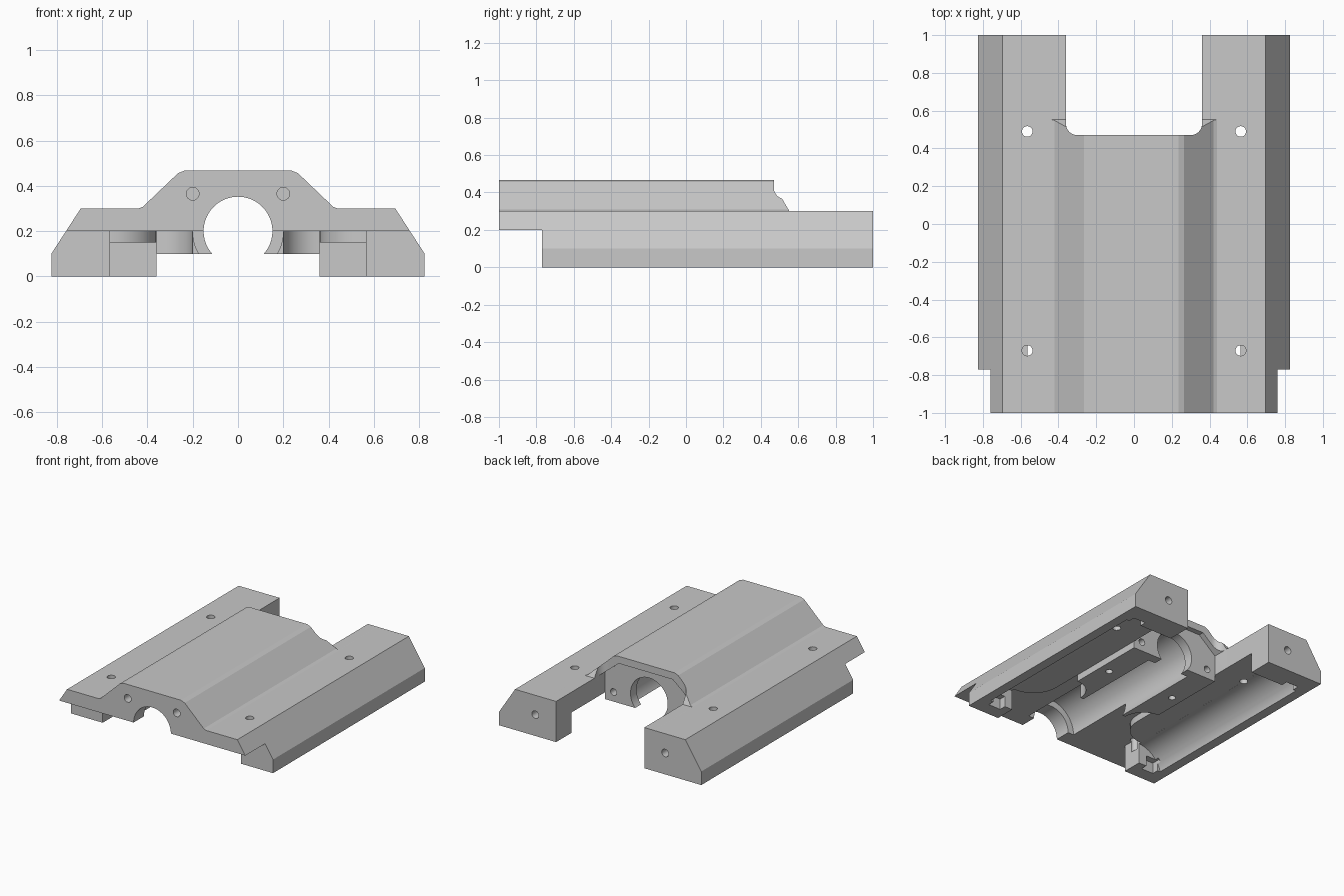
import bpy, bmesh, math
from mathutils import Vector

if "Cube" in bpy.data.objects:
    bpy.data.objects.remove(bpy.data.objects["Cube"], do_unlink=True)

grey = bpy.data.materials.new("plain grey")
grey.use_nodes = True
grey.diffuse_color = (0.58, 0.58, 0.58, 1)
grey.node_tree.nodes["Principled BSDF"].inputs["Base Color"].default_value = grey.diffuse_color

PLACE = {
    "x": lambda a, b, t: Vector((t, a, b)),
    "y": lambda a, b, t: Vector((a, t, b)),
    "z": lambda a, b, t: Vector((a, b, t)),
}


def prism(name, outline, axis, start, end):
    """Extrude a flat outline along an axis."""
    bm = bmesh.new()
    place = PLACE[axis]
    face = bm.faces.new([bm.verts.new(place(a, b, start)) for a, b in outline])
    made = bmesh.ops.extrude_face_region(bm, geom=[face])["geom"]
    moved = [v for v in made if isinstance(v, bmesh.types.BMVert)]
    bmesh.ops.translate(bm, verts=moved, vec=place(0, 0, end - start))
    bmesh.ops.recalc_face_normals(bm, faces=bm.faces[:])
    mesh = bpy.data.meshes.new(name)
    bm.to_mesh(mesh)
    bm.free()
    mesh.materials.append(grey)
    obj = bpy.data.objects.new(name, mesh)
    bpy.context.collection.objects.link(obj)
    return obj


def arc(cx, cy, r, a0, a1, steps):
    return [(cx + r * math.cos(math.radians(a0 + (a1 - a0) * i / steps)),
             cy + r * math.sin(math.radians(a0 + (a1 - a0) * i / steps)))
            for i in range(steps + 1)]


def circle(cx, cy, r, steps=32):
    return arc(cx, cy, r, 0, 360, steps)[:-1]


def rect(a0, a1, b0, b1):
    return [(a0, b0), (a1, b0), (a1, b1), (a0, b1)]


def flip(points):
    return [(-a, b) for a, b in points]


# Main body: one cross-section swept front to back
half = [(0.825, 0), (0.825, 0.1), (0.695, 0.3), (0.44, 0.3), (0.42, 0.308),
        (0.265, 0.456), (0.235, 0.468)]
body = prism("carriage_body", half + flip(half)[::-1], "y", -1, 1)


def cut(outline, axis, start, end):
    cutter = prism("cutter", outline, axis, start, end)
    cutter.hide_render = True
    mod = body.modifiers.new("cut", "BOOLEAN")
    mod.operation = "DIFFERENCE"
    mod.solver = "EXACT"
    mod.object = cutter
    bpy.context.view_layer.objects.active = body
    bpy.ops.object.modifier_apply(modifier=mod.name)
    bpy.data.objects.remove(cutter, do_unlink=True)


# Front overhang
cut(rect(-1, 1, -1.2, -0.77), "z", -0.2, 0.2)

# Roof end with a coved shoulder
cut([(0.471, 0.6), (0.471, 0.42), (0.485, 0.385), (0.515, 0.365),
     (0.535, 0.33), (0.553, 0.3003), (1.2, 0.3003), (1.2, 0.6)], "x", -0.6, 0.6)

# Rear opening with rounded inner corners
corner = arc(0.30, 0.53, 0.06, -90, 0, 8) + [(0.36, 1.2)]
cut(corner + flip(corner)[::-1], "z", -0.2, 0.6)

# Recess under the roof end, leaving a thin arch
arch = [(0.36, -0.1), (0.36, 0.3), (0.22, 0.415)]
cut(arch + flip(arch)[::-1], "y", 0.43, 0.56)

# Front pocket: rounded against the side channels and against the ridge
pocket = [(0.01, -0.85), (0.565, -0.85), (0.565, -0.6)]
pocket += arc(0.56, -0.4, 0.2, 270, 180, 10)
pocket += arc(0.36, -0.33, 0.16, 90, 180, 8) + [(0.01, -0.33)]
for mirror in (lambda p: p, flip):
    cut(mirror(pocket), "z", -0.2, 0.2)
    # Side channel with a round outer wall
    cut(mirror(rect(0.36, 0.565, -0.62, 0.82)), "z", -0.2, 0.15)
    cut(mirror(circle(0.56, -0.05, 0.2, 48)), "y", -0.62, 0.82)
    # Contact slots past both channel ends
    for start in (-0.67, 0.79):
        cut(mirror(rect(0.63, 0.73, start, start + 0.08)), "z", -0.1, 0.08)

# Centre strip ahead of the ridge, and the ridge underside
cut(rect(-0.05, 0.05, -0.85, -0.33), "z", -0.2, 0.2)
cut(rect(-0.4, 0.4, -0.5, 0.7), "z", -0.2, 0.1)

# Stepped bore: narrow lips at both ends and a wide seat between
cut(circle(0, 0.2, 0.152, 64), "y", -1.2, 0.7)
cut(circle(0, 0.2, 0.2, 64), "y", -0.88, 0.36)

for side in (-1, 1):
    # Blind bolt holes in the front and in the rear of the ridge
    cut(circle(side * 0.2, 0.365, 0.028), "y", -1.2, -0.9)
    cut(circle(side * 0.29, 0.17, 0.025), "y", 0.3, 0.6)
    # Vertical holes in the wings
    for y in (-0.67, 0.49):
        cut(circle(side * 0.565, y, 0.028), "z", 0.12, 0.5)
    # Rear leg holes and ridge underside holes
    cut(circle(side * 0.53, 0.157, 0.028), "y", 0.93, 1.2)
    cut(circle(side * 0.28, 0.07, 0.025), "z", 0, 0.18)

body.select_set(True)
bpy.context.view_layer.objects.active = body
bpy.ops.object.shade_smooth_by_angle(angle=math.radians(13))
